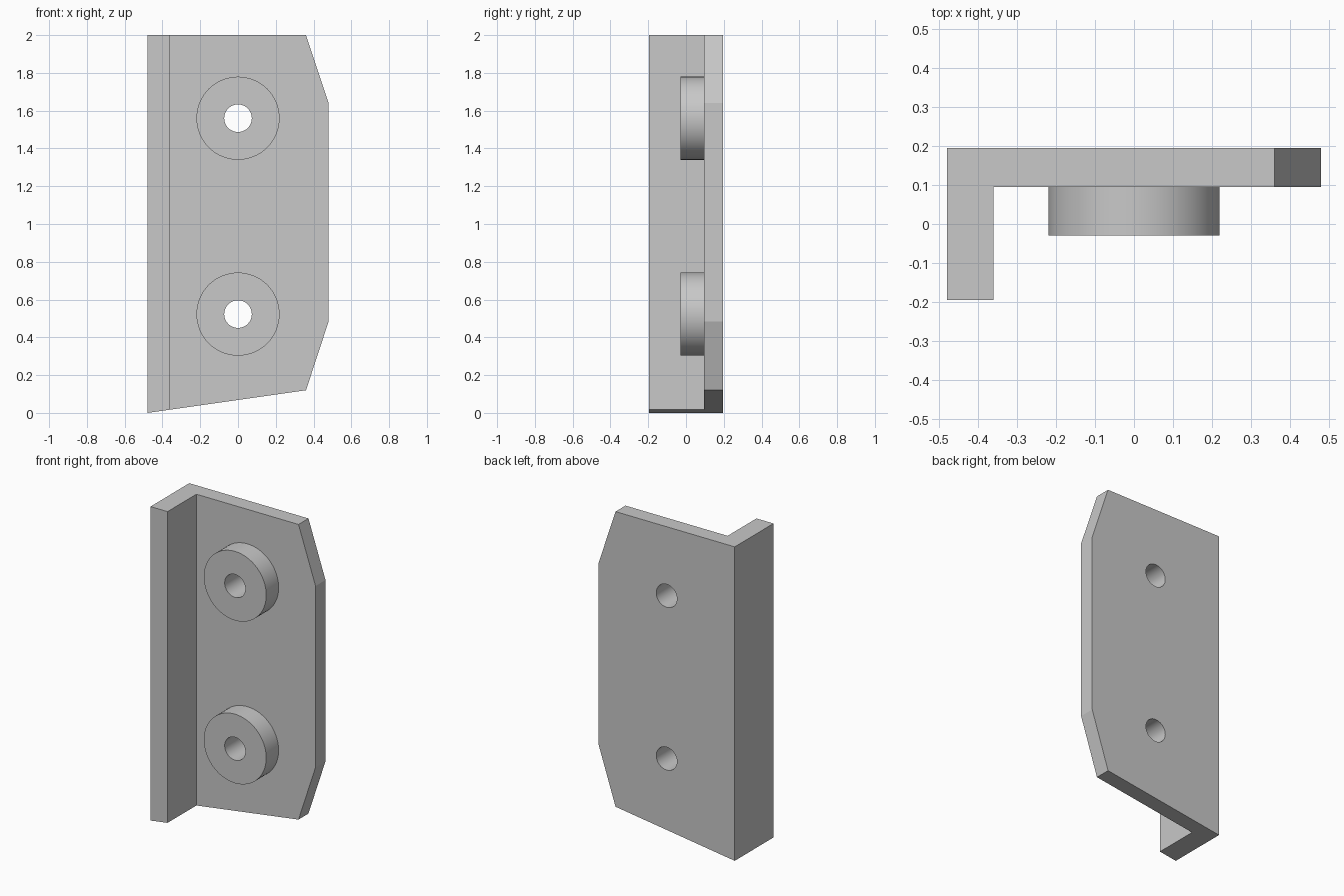
import bpy, bmesh, math
from mathutils import Matrix, Vector

cube = bpy.data.objects.get("Cube")
if cube:
    bpy.data.objects.remove(cube, do_unlink=True)

grey = bpy.data.materials.new("plain grey")
grey.use_nodes = True
grey.diffuse_color = (0.58, 0.58, 0.58, 1)
grey.node_tree.nodes["Principled BSDF"].inputs["Base Color"].default_value = grey.diffuse_color


def make_object(name, bm):
    bmesh.ops.recalc_face_normals(bm, faces=bm.faces)
    mesh = bpy.data.meshes.new(name)
    bm.to_mesh(mesh)
    bm.free()
    mesh.materials.append(grey)
    obj = bpy.data.objects.new(name, mesh)
    bpy.context.collection.objects.link(obj)
    return obj


def prism(name, outline, y0, y1):
    """Extrude an x-z outline along y."""
    bm = bmesh.new()
    face = bm.faces.new([bm.verts.new((x, y0, z)) for x, z in outline])
    ext = bmesh.ops.extrude_face_region(bm, geom=[face])
    verts = [v for v in ext["geom"] if isinstance(v, bmesh.types.BMVert)]
    bmesh.ops.translate(bm, verts=verts, vec=Vector((0, y1 - y0, 0)))
    return make_object(name, bm)


def cylinder(name, radius, z, y0, y1):
    bm = bmesh.new()
    place = Matrix.Translation((0, (y0 + y1) / 2, z)) @ Matrix.Rotation(math.pi / 2, 4, 'X')
    bmesh.ops.create_cone(bm, cap_ends=True, segments=64, radius1=radius,
                          radius2=radius, depth=y1 - y0, matrix=place)
    return make_object(name, bm)


def combine(target, tool, operation):
    mod = target.modifiers.new(operation.lower(), 'BOOLEAN')
    mod.operation = operation
    mod.solver = 'EXACT'
    mod.object = tool
    bpy.context.view_layer.objects.active = target
    bpy.ops.object.modifier_apply(modifier=mod.name)
    bpy.data.objects.remove(tool, do_unlink=True)


BACK, FRONT, PLATE_FRONT, BOSS_FRONT = 0.195, -0.195, 0.095, -0.03

# Angle bracket: full outline with the space beside the flange removed
outline = [(-0.48, 0), (0.36, 0.12), (0.48, 0.485), (0.48, 1.64), (0.36, 2), (-0.48, 2)]
bracket = prism("angle_bracket", outline, FRONT, BACK)
space = [(-0.36, -0.5), (1, -0.5), (1, 2.5), (-0.36, 2.5)]
combine(bracket, prism("space_cutter", space, -0.5, PLATE_FRONT), 'DIFFERENCE')

# Round bosses, each drilled right through the plate
for z in (0.523, 1.56):
    combine(bracket, cylinder("boss", 0.22, z, BOSS_FRONT, PLATE_FRONT + 0.04), 'UNION')
    combine(bracket, cylinder("hole_cutter", 0.073, z, -0.5, 0.5), 'DIFFERENCE')

# Smooth round walls, sharp corners
bpy.ops.object.select_all(action='DESELECT')
bracket.select_set(True)
bpy.context.view_layer.objects.active = bracket
bpy.ops.object.shade_smooth_by_angle(angle=math.radians(15))
